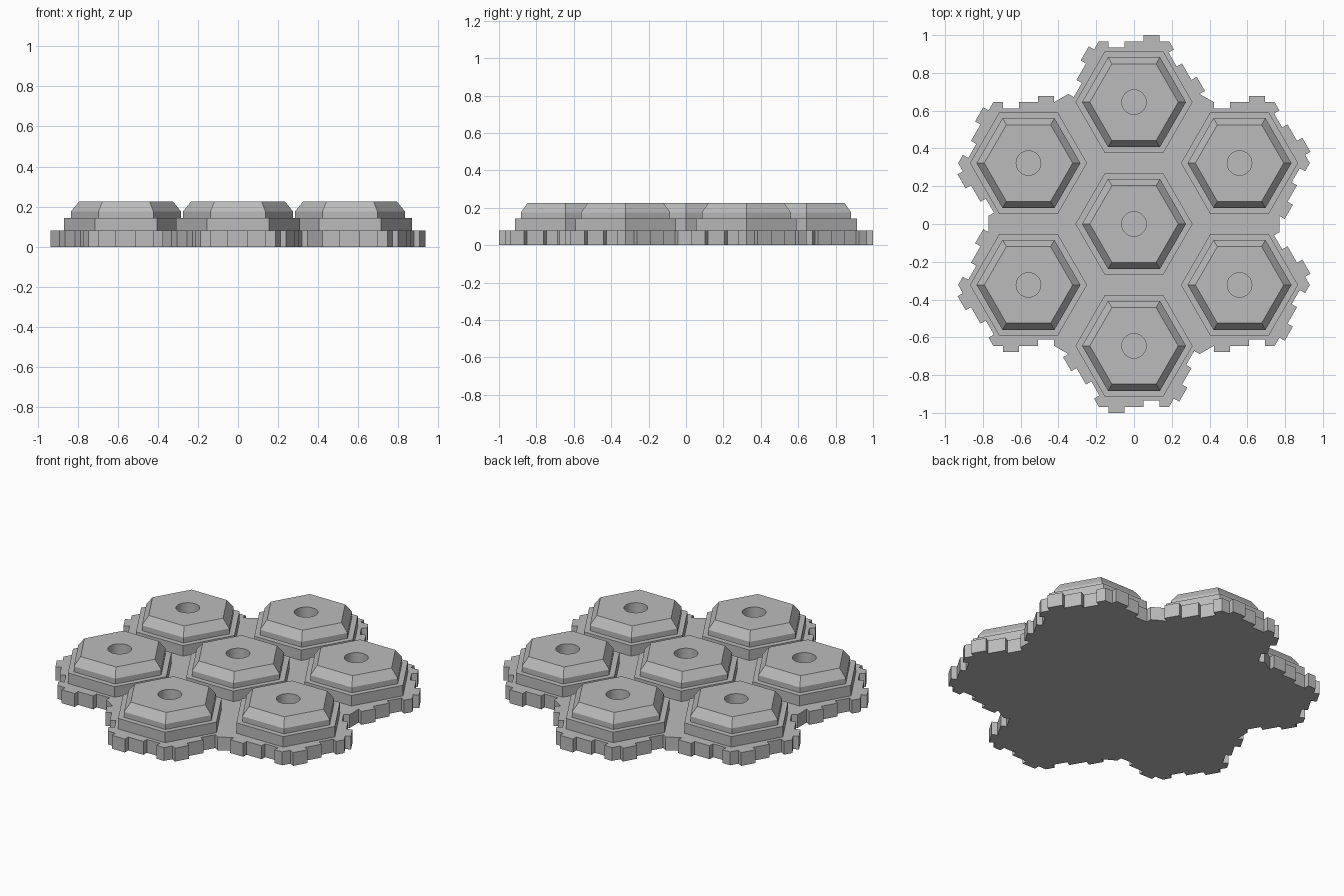
import bpy, bmesh
from math import sin, cos, pi, radians
from mathutils import Vector, Matrix

cube = bpy.data.objects.get("Cube")
if cube:
    bpy.data.objects.remove(cube)

PITCH = 0.645                  # distance between neighbouring cells
EDGE = PITCH / 3 ** 0.5        # side length of one tile
TOOTH = 0.0325                 # how far teeth stick out
BASE_H = 0.08

grey = bpy.data.materials.new("plain_grey")
grey.use_nodes = True
colour = (0.5, 0.5, 0.5, 1)
grey.diffuse_color = colour
grey.node_tree.nodes["Principled BSDF"].inputs["Base Color"].default_value = colour


def finish(bm, name):
    bmesh.ops.recalc_face_normals(bm, faces=bm.faces)
    mesh = bpy.data.meshes.new(name)
    bm.to_mesh(mesh)
    bm.free()
    mesh.materials.append(grey)
    return mesh


def add_object(name, mesh, location=(0, 0, 0)):
    obj = bpy.data.objects.new(name, mesh)
    obj.location = location
    bpy.context.collection.objects.link(obj)
    return obj


# Cell positions: one in the middle, six around it
centres = [Vector((0, 0, 0))]
for i in range(6):
    a = radians(90 - 60 * i)
    centres.append(Vector((PITCH * cos(a), PITCH * sin(a), 0)))

# Outline of one tile: each side has a notch followed by a tooth
side = [(-EDGE / 2, 0)]
for direction, middle in ((-1, -EDGE / 4), (1, EDGE / 4)):
    for dx, dy in ((-0.043, 0), (-0.043, 1), (0.043, 1), (0.043, 0)):
        side.append((middle + dx, direction * dy * TOOTH))
outline = []
for i in range(6):
    turn = Matrix.Rotation(radians(-60 * i), 3, "Z")
    outline += [turn @ Vector((x, PITCH / 2 + y, 0)) for x, y in side]

# Base plate: the interlocking tiles merged into one solid
bm = bmesh.new()
for c in centres:
    bm.faces.new([bm.verts.new(c + p) for p in reversed(outline)])
bmesh.ops.remove_doubles(bm, verts=bm.verts, dist=0.001)
bmesh.ops.dissolve_faces(bm, faces=bm.faces[:], use_verts=True)
result = bmesh.ops.extrude_face_region(bm, geom=bm.faces[:], use_keep_orig=True)
top = [v for v in result["geom"] if isinstance(v, bmesh.types.BMVert)]
bmesh.ops.translate(bm, verts=top, vec=(0, 0, BASE_H))
add_object("toothed_base", finish(bm, "toothed_base"))


# Raised cell: stepped hexagon with sloping shoulders and a round socket
def ring(bm, radius, z, count):
    return [bm.verts.new((radius * cos(2 * pi * k / count),
                          radius * sin(2 * pi * k / count), z))
            for k in range(count)]


def walls(bm, lower, upper):
    n = len(lower)
    for k in range(n):
        j = (k + 1) % n
        bm.faces.new((lower[k], lower[j], upper[j], upper[k]))


bm = bmesh.new()
steps = [(0.31, 0.075), (0.31, 0.143), (0.275, 0.143), (0.275, 0.175), (0.234, 0.226)]
hexes = [ring(bm, r, z, 6) for r, z in steps]
for lower, upper in zip(hexes, hexes[1:]):
    walls(bm, lower, upper)
bm.faces.new(hexes[0])

SEGMENTS = 36
rim = ring(bm, 0.065, 0.226, SEGMENTS)
floor = ring(bm, 0.065, 0.115, SEGMENTS)
walls(bm, floor, rim)
bm.faces.new(floor)
per = SEGMENTS // 6
for i in range(6):
    arc = [rim[(i * per + k) % SEGMENTS] for k in range(per, -1, -1)]
    bm.faces.new([hexes[-1][i], hexes[-1][(i + 1) % 6]] + arc)
cell_mesh = finish(bm, "hex_cell")

names = ["centre", "back", "back_left", "front_left", "front", "front_right", "back_right"]
for name, c in zip(names, centres):
    cell = add_object("hex_cell_" + name, cell_mesh, c)

# Round the socket walls while the hexagon edges stay sharp
bpy.ops.object.select_all(action="DESELECT")
cell.select_set(True)
bpy.context.view_layer.objects.active = cell
bpy.ops.object.shade_smooth_by_angle(angle=radians(25))
